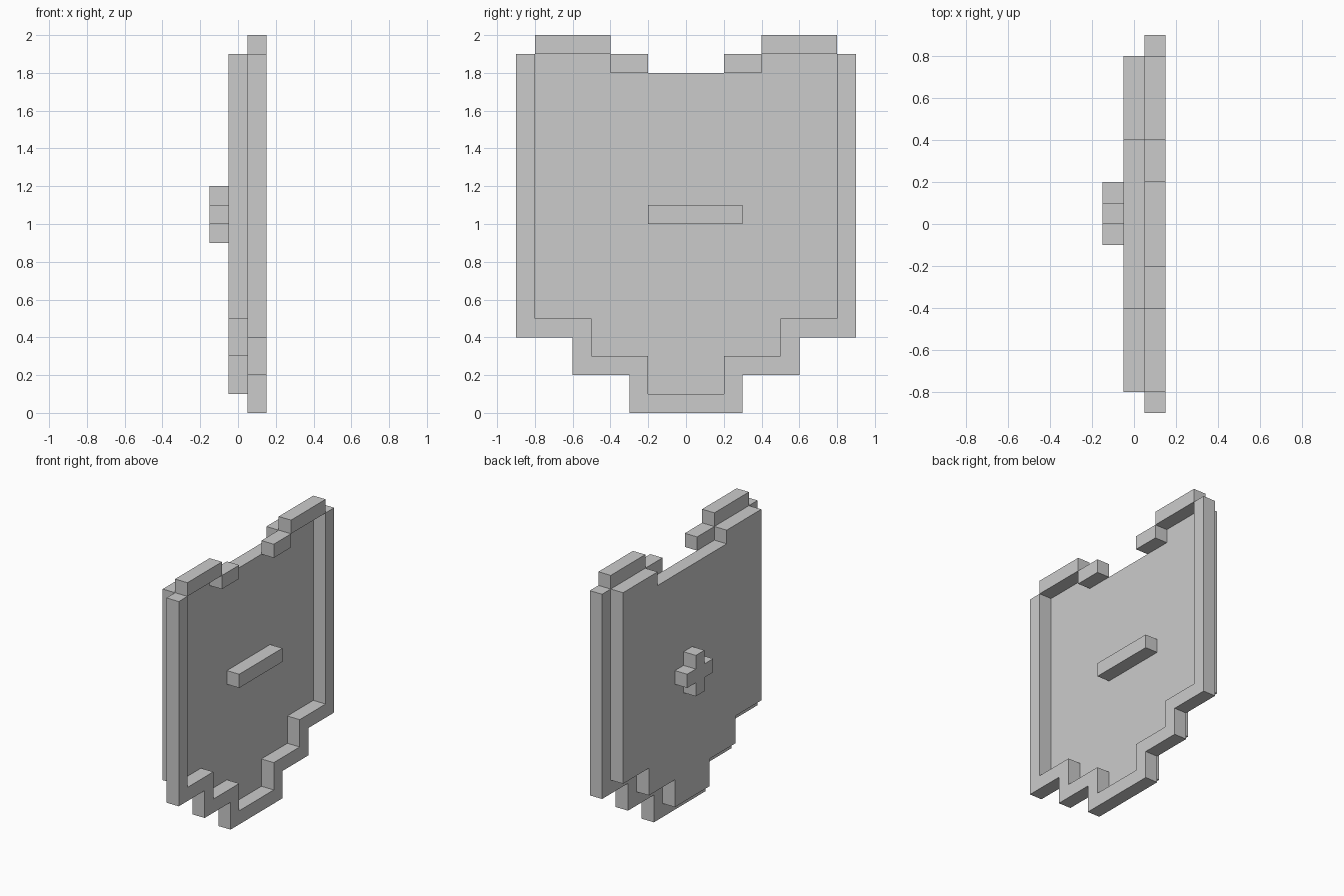
import bpy
import bmesh

cube = bpy.data.objects.get("Cube")
if cube:
    bpy.data.objects.remove(cube, do_unlink=True)

grey = bpy.data.materials.new("plain grey")
grey.use_nodes = True
colour = (0.6, 0.6, 0.6, 1)
grey.diffuse_color = colour
grey.node_tree.nodes["Principled BSDF"].inputs["Base Color"].default_value = colour


def slab(name, outline, x0, x1):
    """Extrude a (y, z) outline from x0 to x1."""
    bm = bmesh.new()
    face = bm.faces.new([bm.verts.new((x0, y, z)) for y, z in outline])
    new = bmesh.ops.extrude_face_region(bm, geom=[face])["geom"]
    moved = [v for v in new if isinstance(v, bmesh.types.BMVert)]
    bmesh.ops.translate(bm, verts=moved, vec=(x1 - x0, 0, 0))
    bmesh.ops.recalc_face_normals(bm, faces=bm.faces)
    mesh = bpy.data.meshes.new(name)
    bm.to_mesh(mesh)
    bm.free()
    mesh.materials.append(grey)
    obj = bpy.data.objects.new(name, mesh)
    bpy.context.collection.objects.link(obj)
    return obj


def mirrored(half):
    """Add the other half of an outline, reflected in y."""
    return half + [(-y, z) for y, z in reversed(half)]


def rect(y0, y1, z0, z1):
    return [(y0, z0), (y1, z0), (y1, z1), (y0, z1)]


BACK, MID, RIM, FACE = -0.15, -0.05, 0.05, 0.15

# Stepped lower edges, from the side down to the middle
inner = [(0.8, 0.5), (0.5, 0.5), (0.5, 0.3), (0.2, 0.3), (0.2, 0.1)]
outer = [(0.9, 0.4), (0.6, 0.4), (0.6, 0.2), (0.3, 0.2), (0.3, 0)]

# Main plate with a notch in its top edge
slab("plate", mirrored([(0.4, 1.8), (0.4, 1.9), (0.8, 1.9)] + inner), MID, RIM)

# Raised border around the sides and bottom
border = mirrored([(0.9, 1.9)] + outer)
border += mirrored([(0.8, 1.9)] + inner)[::-1]
slab("border", border, RIM, FACE)

# Border blocks along the top
for side, s in (("left", -1), ("right", 1)):
    slab("top_block_" + side, rect(s * 0.4, s * 0.8, 1.9, 2), RIM, FACE)
    slab("notch_block_" + side, rect(s * 0.2, s * 0.4, 1.8, 1.9), RIM, FACE)

# Bar on the bordered face
slab("bar", rect(-0.2, 0.3, 1, 1.1), RIM, FACE)

# Cross-shaped grip on the other face
a, b, c, d = -0.1, 0, 0.1, 0.2
cross = [(b, a), (c, a), (c, b), (d, b), (d, c), (c, c),
         (c, d), (b, d), (b, c), (a, c), (a, b), (b, b)]
slab("cross_grip", [(y, z + 1) for y, z in cross], BACK, MID)
